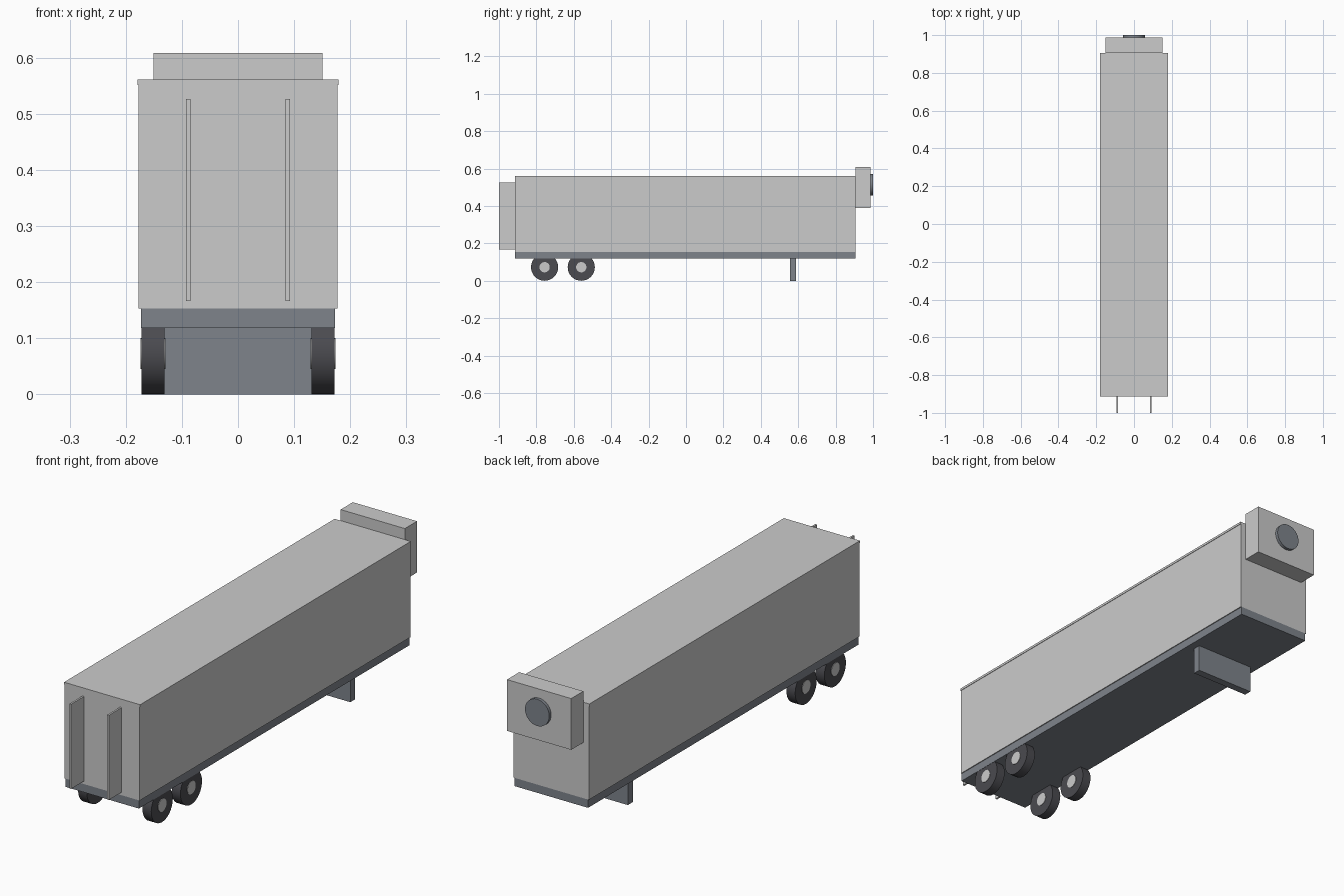
import bpy, math

if "Cube" in bpy.data.objects:
    bpy.data.objects.remove(bpy.data.objects["Cube"])


def material(name, r, g, b):
    m = bpy.data.materials.new(name)
    m.diffuse_color = (r, g, b, 1)
    m.use_nodes = True
    m.node_tree.nodes["Principled BSDF"].inputs["Base Color"].default_value = m.diffuse_color
    return m


steel = material("steel", 0.21, 0.23, 0.26)
rubber = material("rubber", 0.07, 0.07, 0.08)


def box(name, x, y, z, mat=None):
    """Box from (min, max) pairs on each axis."""
    bpy.ops.mesh.primitive_cube_add(size=1, location=[(a + b) / 2 for a, b in (x, y, z)])
    ob = bpy.context.object
    ob.name = name
    ob.scale = [b - a for a, b in (x, y, z)]
    bpy.ops.object.transform_apply(location=False, rotation=False, scale=True)
    if mat:
        ob.data.materials.append(mat)
    return ob


def disc(name, radius, depth, loc, axis, mat=None):
    """Smooth-sided cylinder along the given axis."""
    rot = {"X": (0, math.pi / 2, 0), "Y": (math.pi / 2, 0, 0), "Z": (0, 0, 0)}[axis]
    bpy.ops.mesh.primitive_cylinder_add(vertices=32, radius=radius, depth=depth,
                                        location=loc, rotation=rot)
    ob = bpy.context.object
    ob.name = name
    bpy.ops.object.shade_smooth_by_angle(angle=math.radians(40))
    if mat:
        ob.data.materials.append(mat)
    return ob


# Cargo body, roof cap and chassis
LENGTH = (-0.913, 0.905)
box("cargo_body", (-0.177, 0.177), LENGTH, (0.153, 0.555))
box("roof_cap", (-0.179, 0.179), LENGTH, (0.551, 0.561))
box("chassis", (-0.173, 0.173), LENGTH, (0.118, 0.153), steel)

# Cooling unit with round fan
box("cooling_unit", (-0.151, 0.151), (0.905, 0.987), (0.39, 0.608))
disc("cooling_fan", 0.057, 0.025, (0, 0.9875, 0.513), "Y", steel)

# Landing leg plate and coupling pin
box("landing_leg", (-0.139, 0.139), (0.556, 0.589), (0, 0.12), steel)
disc("coupling_pin", 0.03, 0.03, (0, 0.76, 0.133), "Z", steel)

# Door bars and wheels, mirrored left and right
for side, s in (("left", -1), ("right", 1)):
    x = s * 0.0885
    box(f"door_bar_{side}", (x - 0.004, x + 0.004), (-1.0, -0.91), (0.166, 0.526))
    for row, y in (("front", -0.756), ("rear", -0.56)):
        loc = (s * 0.1515, y, 0.0725)
        disc(f"tyre_{row}_{side}", 0.0725, 0.041, loc, "X", rubber)
        disc(f"hub_{row}_{side}", 0.0275, 0.045, loc, "X")
